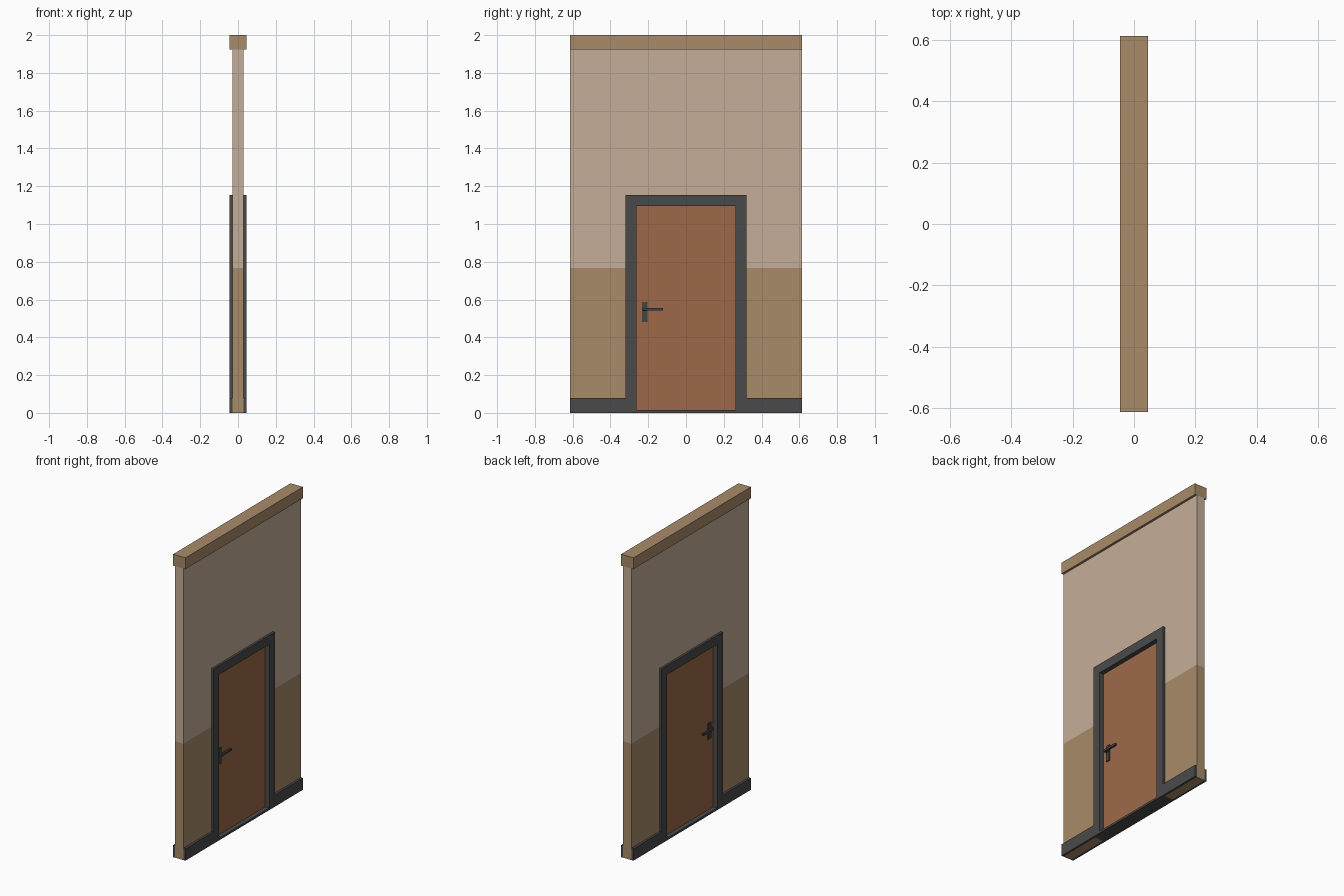
import bpy, bmesh

if "Cube" in bpy.data.objects:
    bpy.data.objects.remove(bpy.data.objects["Cube"])


def material(name, rgb):
    lin = [((c / 255 + 0.055) / 1.055) ** 2.4 for c in rgb]
    m = bpy.data.materials.new(name)
    m.diffuse_color = (*lin, 1)
    m.use_nodes = True
    m.node_tree.nodes["Principled BSDF"].inputs["Base Color"].default_value = m.diffuse_color
    return m


plaster = material("pale_plaster", (197, 174, 153))
tan = material("tan", (169, 139, 105))
dark = material("dark_grey", (74, 74, 74))
wood = material("door_brown", (157, 105, 73))
metal = material("handle_grey", (66, 68, 70))


def finish(name, bm, mats):
    bmesh.ops.recalc_face_normals(bm, faces=bm.faces)
    me = bpy.data.meshes.new(name)
    bm.to_mesh(me)
    bm.free()
    for m in mats:
        me.materials.append(m)
    ob = bpy.data.objects.new(name, me)
    bpy.context.collection.objects.link(ob)
    return ob


def prism(outline, x0, x1):
    """Extrude a (y, z) outline along x."""
    bm = bmesh.new()
    f = bm.faces.new([bm.verts.new((x0, y, z)) for y, z in outline])
    ext = bmesh.ops.extrude_face_region(bm, geom=[f])
    verts = [v for v in ext["geom"] if isinstance(v, bmesh.types.BMVert)]
    bmesh.ops.translate(bm, verts=verts, vec=(x1 - x0, 0, 0))
    return bm


def box(name, x, y, z, mat):
    bm = prism([(y[0], z[0]), (y[1], z[0]), (y[1], z[1]), (y[0], z[1])], *x)
    return finish(name, bm, [mat])


def arch(w, top, inner_w, inner_top):
    """Upside-down U outline around a door opening."""
    return [(-w, 0), (-w, top), (w, top), (w, 0),
            (inner_w, 0), (inner_w, inner_top), (-inner_w, inner_top), (-inner_w, 0)]


W, T, D = 0.613, 0.03, 0.045      # half width, wall and trim half depth

# Wall with door opening, painted tan below the dado line
bm = prism(arch(W, 1.925, 0.32, 1.154), -T, T)
bmesh.ops.bisect_plane(bm, geom=bm.verts[:] + bm.edges[:] + bm.faces[:],
                       plane_co=(0, 0, 0.768), plane_no=(0, 0, 1))
for f in bm.faces:
    f.material_index = 1 if f.calc_center_median().z < 0.767 else 0
finish("wall", bm, [plaster, tan])

# Top rail
box("top_rail", (-D, D), (-W, W), (1.925, 2.0), tan)

# Door frame, threshold and leaf
finish("door_frame", prism(arch(0.32, 1.154, 0.262, 1.094), -D, D), [dark])
box("threshold", (-D, D), (-0.262, 0.262), (0, 0.014), dark)
box("door", (-0.015, 0.015), (-0.262, 0.262), (0.014, 1.094), wood)

# Skirting boards and handles on both faces
for s, side in ((1, "right"), (-1, "left")):
    def span(a, b):
        return tuple(sorted((s * a, s * b)))
    for e, end in ((1, "back"), (-1, "front")):
        box(f"skirting_{side}_{end}", span(T, D),
            tuple(sorted((e * 0.32, e * W))), (0, 0.078), dark)
    box(f"handle_plate_{side}", span(0.015, 0.022), (-0.233, -0.203), (0.482, 0.587), metal)
    box(f"handle_neck_{side}", span(0.022, 0.034), (-0.227, -0.210), (0.54, 0.556), metal)
    box(f"handle_lever_{side}", span(0.032, 0.043), (-0.229, -0.123), (0.541, 0.555), metal)
